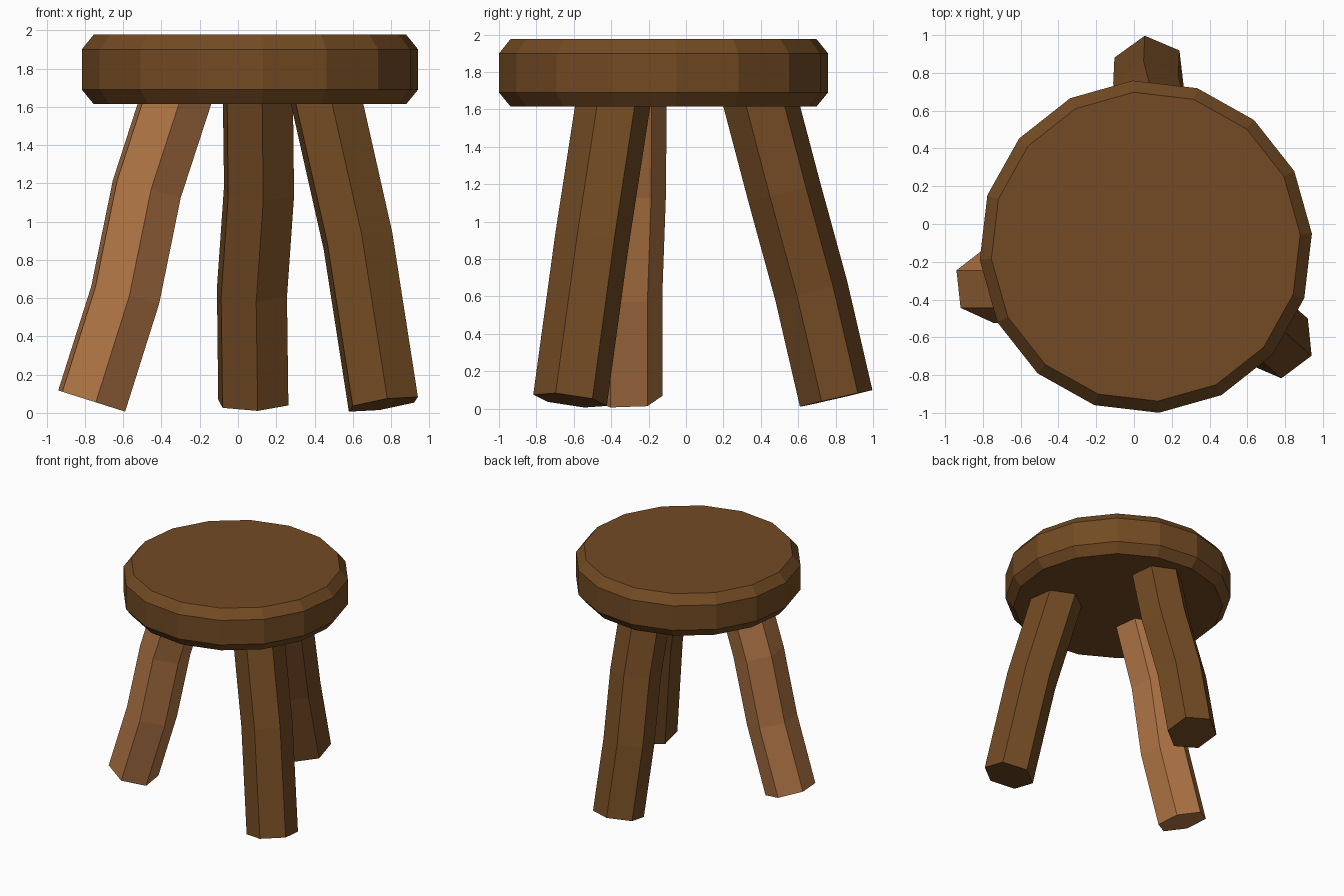
import bpy
import bmesh
import math
from mathutils import Vector

if "Cube" in bpy.data.objects:
    bpy.data.objects.remove(bpy.data.objects["Cube"])


def material(name, rgb):
    m = bpy.data.materials.new(name)
    m.diffuse_color = (*rgb, 1.0)
    m.use_nodes = True
    m.node_tree.nodes["Principled BSDF"].inputs["Base Color"].default_value = m.diffuse_color
    return m


def loft(name, rings, mat):
    """Flat-faced solid skinned through rings of equal point count."""
    bm = bmesh.new()
    loops = [[bm.verts.new(p) for p in ring] for ring in rings]
    n = len(loops[0])
    for lower, upper in zip(loops, loops[1:]):
        for i in range(n):
            j = (i + 1) % n
            bm.faces.new((lower[i], lower[j], upper[j], upper[i]))
    bm.faces.new(loops[0][::-1])
    bm.faces.new(loops[-1])
    bmesh.ops.recalc_face_normals(bm, faces=bm.faces)
    mesh = bpy.data.meshes.new(name)
    bm.to_mesh(mesh)
    bm.free()
    mesh.materials.append(mat)
    obj = bpy.data.objects.new(name, mesh)
    bpy.context.collection.objects.link(obj)
    return obj


def circle(radius, sides, phase):
    return [Vector((radius * math.cos(phase + math.tau * i / sides),
                    radius * math.sin(phase + math.tau * i / sides), 0))
            for i in range(sides)]


def leg(name, path, mat, radius=0.2, sides=6, phase=math.radians(36.5)):
    """Hexagonal log following a bent path, each ring square to the path."""
    pts = [Vector(p) for p in path]
    rings = []
    for i, p in enumerate(pts):
        a, b = pts[max(i - 1, 0)], pts[min(i + 1, len(pts) - 1)]
        turn = Vector((0, 0, 1)).rotation_difference(b - a)
        rings.append([p + turn @ v for v in circle(radius, sides, phase)])
    return loft(name, rings, mat)


dark_wood = material("dark_wood", (0.17, 0.07, 0.017))
light_wood = material("light_wood", (0.44, 0.18, 0.06))

# Seat: 16-sided disc with chamfered rims
seat_profile = [(0.82, 1.615), (0.882, 1.69), (0.882, 1.90), (0.82, 1.977)]
loft("seat", [[v + Vector((0.0625, -0.12, z))
               for v in circle(r, 16, math.radians(4.5))]
              for r, z in seat_profile], dark_wood)

# Three splayed, slightly crooked legs, tops sunk into the seat
leg("back_leg", [(0.08, 0.803, 0.055), (0.073, 0.67, 0.63),
                 (0.11, 0.525, 1.16), (0.103, 0.375, 1.73)], dark_wood)
leg("left_leg", [(-0.765, -0.325, 0.062), (-0.59, -0.325, 0.615),
                 (-0.477, -0.305, 1.17), (-0.295, -0.303, 1.73)], light_wood)
leg("right_leg", [(0.76, -0.62, 0.045), (0.627, -0.503, 0.90),
                  (0.44, -0.375, 1.73)], dark_wood)
